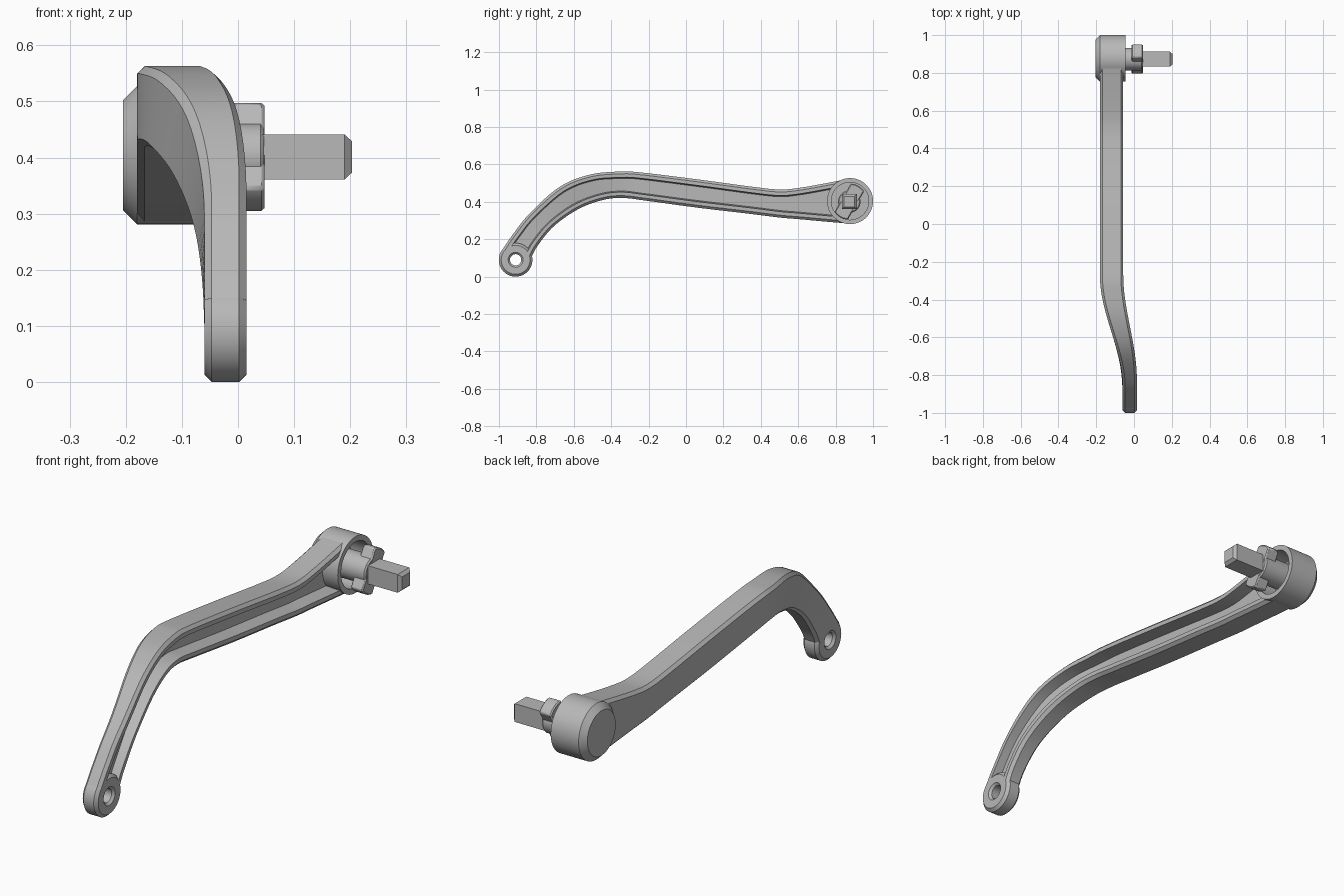
import bpy, bmesh, math
from mathutils import Vector

cube = bpy.data.objects.get("Cube")
if cube:
    bpy.data.objects.remove(cube, do_unlink=True)

metal = bpy.data.materials.new("satin_grey_metal")
metal.use_nodes = True
GREY = (0.48, 0.48, 0.48, 1)
metal.diffuse_color = GREY
metal.node_tree.nodes["Principled BSDF"].inputs["Base Color"].default_value = GREY


def finish(name, bm, angle=30):
    bmesh.ops.recalc_face_normals(bm, faces=bm.faces)
    mesh = bpy.data.meshes.new(name)
    bm.to_mesh(mesh)
    bm.free()
    mesh.materials.append(metal)
    obj = bpy.data.objects.new(name, mesh)
    bpy.context.collection.objects.link(obj)
    bpy.ops.object.select_all(action='DESELECT')
    obj.select_set(True)
    bpy.context.view_layer.objects.active = obj
    bpy.ops.object.shade_smooth_by_angle(angle=math.radians(angle))
    return obj


def bridge(bm, a, b):
    n = len(a)
    for i in range(n):
        bm.faces.new((a[i], a[(i + 1) % n], b[(i + 1) % n], b[i]))


def turned(name, centre, profile, sides=64, phase=0.0, ring=False):
    """Spin (radius, x) points round an axis along x; ring closes the profile."""
    bm = bmesh.new()
    loops = []
    for r, x in profile:
        angles = [phase + math.tau * i / sides for i in range(sides)]
        loops.append([bm.verts.new((x, centre[0] + r * math.cos(a),
                                    centre[1] + r * math.sin(a))) for a in angles])
    for a, b in zip(loops, loops[1:]):
        bridge(bm, a, b)
    if ring:
        bridge(bm, loops[-1], loops[0])
    else:
        bm.faces.new(loops[0])
        bm.faces.new(loops[-1])
    return finish(name, bm)


def ease(y, y0, y1, a, b):
    t = min(1, max(0, (y - y0) / (y1 - y0)))
    return a + (b - a) * t * t * (3 - 2 * t)


def spline(points, steps=6):
    """Smooth curve through all points."""
    p = [points[0]] + points + [points[-1]]
    out = []
    for i in range(1, len(p) - 2):
        m0, m1 = (p[i + 1] - p[i - 1]) / 2, (p[i + 2] - p[i]) / 2
        for s in range(steps):
            t = s / steps
            out.append(p[i] * (2*t**3 - 3*t**2 + 1) + m0 * (t**3 - 2*t**2 + t)
                       + p[i + 1] * (3*t**2 - 2*t**3) + m1 * (t**3 - t**2))
    return out + [points[-1]]


EYE = (-0.911, 0.09)
HUB = (0.877, 0.404)
BEVEL = 0.013
RIM = 0.032

# Lever arm: upper edge (y, z) and lower edge (y, z) along the length
stations = [Vector(s) for s in (
    (-.978, .15, -.828, .10), (-.93, .22, -.79, .17), (-.837, .337, -.703, .273),
    (-.676, .48, -.57, .364), (-.516, .545, -.436, .412), (-.356, .562, -.33, .42),
    (-.24, .557, -.22, .407), (.07, .519, .06, .369), (.36, .48, .34, .336),
    (.5, .466, .5, .316), (.607, .475, .607, .307), (.767, .503, .76, .293),
    (.86, .522, .86, .285))]

bm = bmesh.new()
sections = []
for uy, uz, ly, lz in spline(stations):
    low, up = Vector((ly, lz)), Vector((uy, uz))
    length = (up - low).length
    # (side 0 = outer face, 1 = grooved face, inset from that face, distance up)
    shape = ((0, 0, BEVEL), (0, 0, length - BEVEL), (0, BEVEL, length),
             (1, BEVEL, length), (1, 0, length - BEVEL), (1, 0, length - RIM),
             (1, 'g', length - RIM - .006), (1, 'g', RIM + .006), (1, 0, RIM),
             (1, 0, BEVEL), (1, BEVEL, 0), (0, BEVEL, 0))
    loop = []
    for side, inset, d in shape:
        p = low.lerp(up, d / length)
        left = ease(p.x, -.86, -.28, -.06, -.18)
        right = ease(p.x, -.82, -.27, .015, -.057)
        if inset == 'g':
            inset = (right - left) * 0.5
        loop.append(bm.verts.new((right - inset if side else left + inset, p.x, p.y)))
    sections.append(loop)
for a, b in zip(sections, sections[1:]):
    bridge(bm, a, b)
bm.faces.new(sections[0])
bm.faces.new(sections[-1])
arm = finish("lever_arm", bm)

# Clear the arm out of the hub cavity
cutter = turned("cavity_cutter", HUB, [(.101, -.139), (.101, .1)])
cutter.hide_render = True
cutter.hide_set(True)
cut = arm.modifiers.new("cavity", 'BOOLEAN')
cut.operation = 'DIFFERENCE'
cut.solver = 'EXACT'
cut.object = cutter

# Pierced eye at the low end
turned("pivot_eye", EYE, [(.077, -.06), (.09, -.047), (.09, .002), (.077, .015),
                          (.04, .015), (.03, .005), (.03, -.05), (.04, -.06)], ring=True)

# Hollow hub at the high end
turned("hub_cup", HUB, [(.098, -.205), (.123, -.18), (.123, -.045),
                        (.1, -.045), (.1, -.14)])

# Spindle: round core, two locking lugs, square drive
AXIS = (0.873, 0.401)
turned("spindle_core", AXIS, [(.06, -.142), (.06, .04), (.054, .046)])

bm = bmesh.new()
outline = [math.radians(start + 5 * i) for start in (35, 215) for i in range(11)]
ends = [[bm.verts.new((x, AXIS[0] + .097 * math.cos(a), AXIS[1] + .097 * math.sin(a)))
         for a in outline] for x in (-.012, .047)]
bridge(bm, *ends)
for e in ends:
    bm.faces.new(e)
lugs = finish("locking_lugs", bm)
soft = lugs.modifiers.new("edge_bevel", 'BEVEL')
soft.width = 0.005
soft.segments = 1

corner = math.sqrt(2)
turned("square_drive", AXIS, [(.04 * corner, .03), (.04 * corner, .19),
                              (.028 * corner, .203)], sides=4, phase=math.pi / 4)
